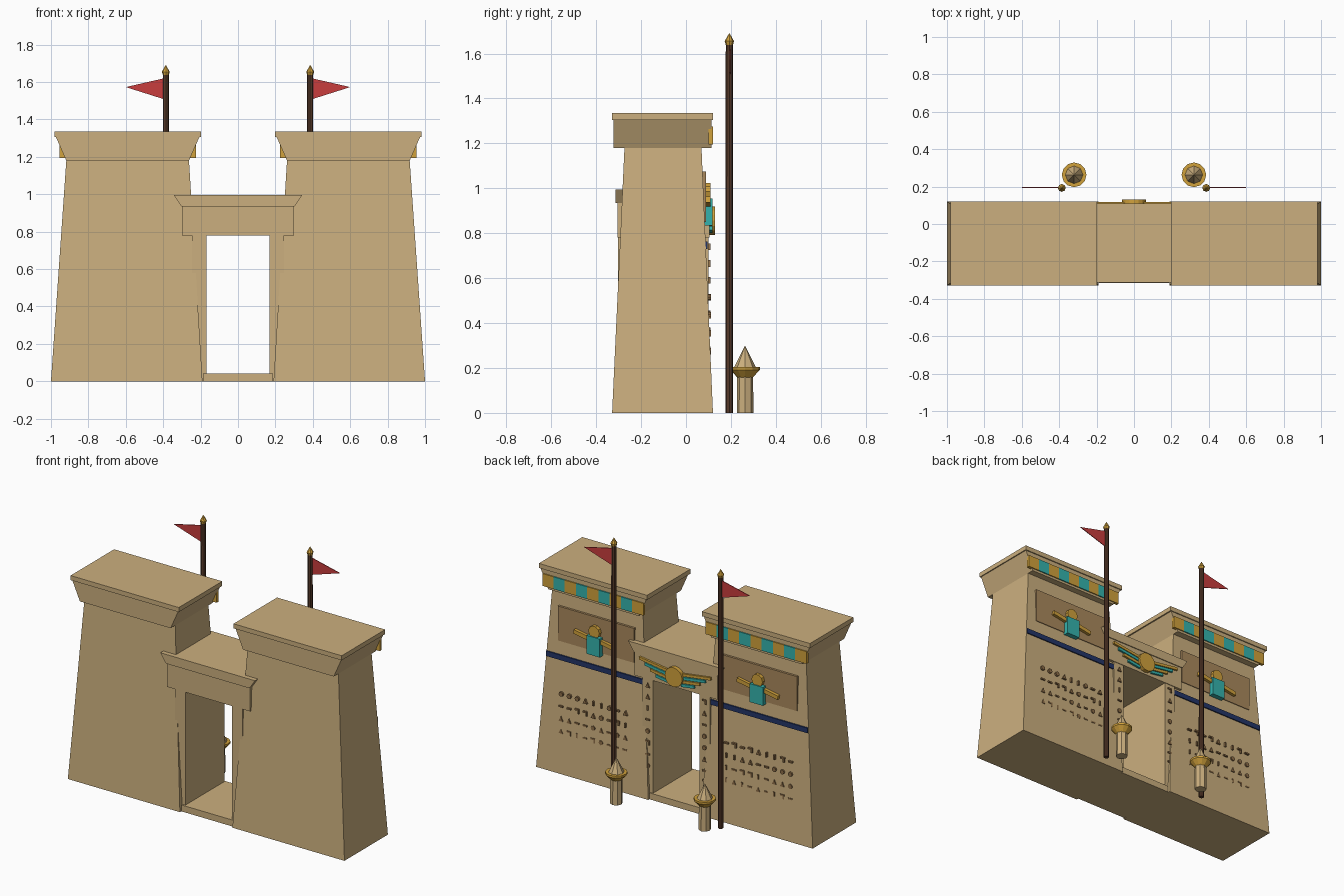
import bpy, bmesh, random
from math import cos, sin, pi, radians
from mathutils import Vector

random.seed(4)
default_cube = bpy.data.objects.get("Cube")
if default_cube:
    bpy.data.objects.remove(default_cube)


def make_material(name, red, green, blue):
    material = bpy.data.materials.new(name)
    material.use_nodes = True
    colour = (red, green, blue, 1)
    material.diffuse_color = colour
    shader = material.node_tree.nodes["Principled BSDF"]
    shader.inputs["Base Color"].default_value = colour
    shader.inputs["Roughness"].default_value = 0.9
    return material


sandstone = make_material("sandstone", 0.6, 0.43, 0.21)
panel_brown = make_material("panel brown", 0.40, 0.25, 0.11)
carving_brown = make_material("carving brown", 0.27, 0.155, 0.065)
gold = make_material("gold", 0.64, 0.36, 0.045)
teal = make_material("teal", 0.035, 0.45, 0.42)
navy = make_material("navy", 0.017, 0.036, 0.14)
red_cloth = make_material("red cloth", 0.58, 0.048, 0.048)
dark_wood = make_material("dark wood", 0.09, 0.04, 0.022)


def loft(bm, rings):
    """Join equal-sized rings of points into a closed solid."""
    loops = [[bm.verts.new(p) for p in ring] for ring in rings]
    count = len(loops[0])
    for low, high in zip(loops, loops[1:]):
        for i in range(count):
            j = (i + 1) % count
            bm.faces.new((low[i], low[j], high[j], high[i]))
    bm.faces.new(loops[0])
    bm.faces.new(loops[-1])


def finish(bm, name, material):
    bmesh.ops.recalc_face_normals(bm, faces=bm.faces)
    mesh = bpy.data.meshes.new(name)
    bm.to_mesh(mesh)
    bm.free()
    mesh.materials.append(material)
    obj = bpy.data.objects.new(name, mesh)
    bpy.context.collection.objects.link(obj)
    return obj


def solid(name, material, rings):
    bm = bmesh.new()
    loft(bm, rings)
    return finish(bm, name, material)


def prism_rings(points, y0, y1):
    return [[(x, y, z) for x, z in points] for y in (y0, y1)]


def rect(x0, x1, z0, z1):
    return [(x0, z0), (x1, z0), (x1, z1), (x0, z1)]


def box(name, material, x, y, z):
    return solid(name, material, prism_rings(rect(*x, *z), *y))


def disc(x, z, radius, sides):
    return [(x + radius * cos(2 * pi * i / sides), z + radius * sin(2 * pi * i / sides))
            for i in range(sides)]


def turned(name, material, x, y, profile, sides=8):
    """Solid of revolution about a vertical axis."""
    rings = [[(px, py, z) for px, py in disc(x, y, r, sides)] for r, z in profile]
    return solid(name, material, rings)


def bar(name, material, start, length, height, angle, y0, y1):
    """Flat bar in the wall plane, tilted about its starting point."""
    along = Vector((cos(angle), sin(angle)))
    across = Vector((-sin(angle), cos(angle))) * height / 2
    a = Vector(start)
    b = a + along * length
    points = [a - across, b - across, b + across, a + across]
    return solid(name, material, prism_rings(points, y0, y1))


def glyph(bm, x, z, y0, y1):
    s = 0.015
    shapes = [
        [disc(x, z, s, 8)],
        [[(x - s, z - s), (x + s, z - s), (x, z + s)]],
        [rect(x - s, x + s, z - s / 3, z + s / 3)],
        [rect(x - s / 3, x + s / 3, z - s, z + s)],
        [rect(x - s, x - s / 3, z - s, z + s), rect(x - s / 3, x + s, z + s / 3, z + s)],
    ]
    for points in random.choice(shapes):
        loft(bm, prism_rings(points, y0, y1))


for side, m in (("left", 1), ("right", -1)):
    def span(a, b):
        return tuple(sorted((m * a, m * b)))

    # Tower with battered walls
    base, top = span(0.19, 1), span(0.262, 0.918)
    def level(x, y0, y1, z):
        return [(x[0], y0, z), (x[1], y0, z), (x[1], y1, z), (x[0], y1, z)]
    solid(side + "_tower", sandstone,
          [level(base, -0.329, 0.12, 0), level(top, -0.274, 0.069, 1.18)])

    # Cornice flaring sideways, with a cap slab
    wide = span(0.207, 0.973)
    flare = [(top[0], 1.18), (top[1], 1.18), (wide[1], 1.305), (wide[0], 1.305)]
    solid(side + "_cornice", sandstone, prism_rings(flare, -0.322, 0.113))
    box(side + "_cap_slab", sandstone, span(0.198, 0.98), (-0.329, 0.12), (1.305, 1.335))

    # Frieze of alternating tiles
    tile = 0.73 / 9
    for i in range(9):
        start = 0.225 + i * tile
        box(f"{side}_frieze_tile_{i}", teal if i % 2 else gold,
            span(start, start + tile), (0.1, 0.12), (1.195, 1.275))

    # Relief panel with a figure
    box(side + "_relief_panel", panel_brown, span(0.315, 0.865), (0.06, 0.088), (0.85, 1.075))
    cx = m * 0.59
    solid(side + "_figure_head", gold, prism_rings(disc(cx, 0.985, 0.04, 10), 0.08, 0.11))
    box(side + "_figure_body", teal, (cx - 0.048, cx + 0.048), (0.08, 0.117), (0.835, 0.955))
    for arm, turn in (("outer", 0), ("inner", pi)):
        bar(f"{side}_figure_{arm}_arm", gold, (cx + 0.035 * cos(turn), 0.93), 0.115, 0.026,
            turn + radians(10), 0.085, 0.108)

    # Painted band and rows of carved signs
    box(side + "_band", navy, span(0.234, 0.945), (0.07, 0.096), (0.73, 0.763))
    signs = bmesh.new()
    for row in range(4):
        for column in range(9):
            glyph(signs, m * (0.365 + column * 0.058), 0.515 - row * 0.08, 0.09, 0.111)
    finish(signs, side + "_wall_signs", carving_brown)

    # Gate jamb with its column of signs
    box(side + "_jamb", sandstone, span(0.168, 0.245), (-0.302, 0.1), (0, 0.78))
    signs = bmesh.new()
    for row in range(8):
        glyph(signs, m * 0.205, 0.74 - row * 0.075, 0.09, 0.108)
    finish(signs, side + "_jamb_signs", carving_brown)

    # Wing feathers beside the sun disc
    for i, material in enumerate((gold, teal, gold, teal)):
        tilt = radians(8)
        bar(f"{side}_feather_{i}", material, (m * 0.045, 0.878 - i * 0.023), 0.215 - i * 0.04,
            0.018, tilt if m > 0 else pi - tilt, 0.09, 0.117)

    # Flagpole, finial and pennant
    px, py = m * 0.386, 0.193
    turned(side + "_flagpole", dark_wood, px, py, [(0.017, 0), (0.016, 1.64)])
    turned(side + "_finial", gold, px, py,
           [(0.015, 1.635), (0.021, 1.655), (0.001, 1.69)])
    pennant = [(m * 0.395, 1.62), (m * 0.395, 1.508), (m * 0.6, 1.573)]
    solid(side + "_pennant", red_cloth, prism_rings(pennant, py, py + 0.005))

    # Short pillar with a gilded bowl and pointed top
    bx, by = m * 0.32, 0.263
    turned(side + "_pillar", sandstone, bx, by, [(0.037, 0), (0.036, 0.16)])
    turned(side + "_pillar_bowl", gold, bx, by,
           [(0.032, 0.155), (0.066, 0.192), (0.066, 0.205)], 12)
    turned(side + "_pillar_point", sandstone, bx, by, [(0.048, 0.204), (0.001, 0.298)])

# Gate lintel, flared top, threshold and sun disc
box("lintel", sandstone, (-0.3, 0.3), (-0.304, 0.104), (0.78, 0.935))
gate_flare = [(-0.302, 0.935), (0.302, 0.935), (0.342, 0.995), (-0.342, 0.995)]
solid("gate_cornice", sandstone, prism_rings(gate_flare, -0.313, 0.11))
box("threshold", sandstone, (-0.187, 0.187), (-0.315, 0.108), (0, 0.042))
solid("sun_disc", gold, prism_rings(disc(0, 0.856, 0.063, 16), 0.09, 0.13))
